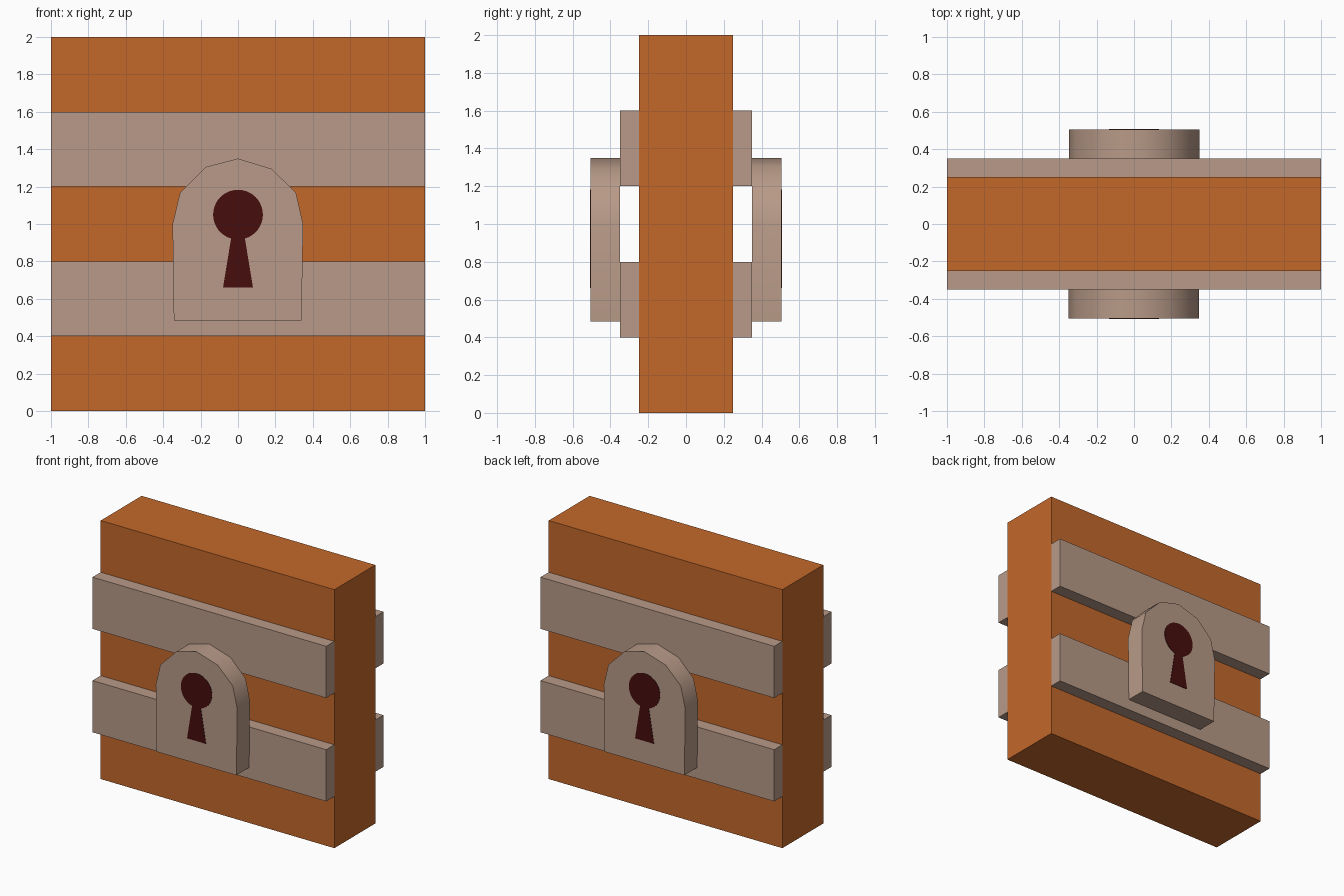
import bpy, bmesh, math
from mathutils import Matrix

if "Cube" in bpy.data.objects:
    bpy.data.objects.remove(bpy.data.objects["Cube"])


def material(name, rgb):
    m = bpy.data.materials.new(name)
    m.diffuse_color = (*rgb, 1)
    m.use_nodes = True
    m.node_tree.nodes["Principled BSDF"].inputs["Base Color"].default_value = m.diffuse_color
    return m


WOOD = material("orange_wood", (0.552, 0.138, 0.023))
METAL = material("dusty_metal", (0.479, 0.323, 0.246))
DARK = material("dark_red", (0.061, 0.004, 0.004))


def prism(name, profile, y0, y1, mat, back=False, smooth=False):
    """Extrude an (x, z) outline from y0 to y1; back turns it half round z."""
    bm = bmesh.new()
    face = bm.faces.new([bm.verts.new((x, y0, z)) for x, z in profile])
    new = bmesh.ops.extrude_face_region(bm, geom=[face])["geom"]
    bmesh.ops.translate(bm, vec=(0, y1 - y0, 0),
                        verts=[v for v in new if isinstance(v, bmesh.types.BMVert)])
    if back:
        bm.transform(Matrix.Rotation(math.pi, 4, 'Z'))
    bmesh.ops.recalc_face_normals(bm, faces=bm.faces[:])
    for f in bm.faces:
        f.smooth = smooth
    mesh = bpy.data.meshes.new(name)
    bm.to_mesh(mesh)
    bm.free()
    mesh.materials.append(mat)
    if smooth:
        mesh.set_sharp_from_angle(angle=math.radians(50))
    obj = bpy.data.objects.new(name, mesh)
    bpy.context.collection.objects.link(obj)
    return obj


def rect(z0, z1):
    return [(-1, z0), (1, z0), (1, z1), (-1, z1)]


# Arched lock plate outline
lock = [(-0.343, 0.485), (0.34, 0.485), (0.348, 1.0), (0.31, 1.167), (0.18, 1.295),
        (0, 1.35), (-0.173, 1.305), (-0.31, 1.167), (-0.35, 1.0)]

# Keyhole outline: round head with a flared slot
R, CZ, NECK = 0.133, 1.05, 0.037
start = -math.pi / 2 + math.asin(NECK / R)
sweep = 2 * (math.pi / 2 - start) 
N = 36
keyhole = [(-0.08, 0.66), (0.08, 0.66)]
keyhole += [(R * math.cos(start + sweep * i / N), CZ + R * math.sin(start + sweep * i / N))
            for i in range(N + 1)]

# Wooden slab
prism("door_slab", rect(0, 2), -0.25, 0.25, WOOD)

# Bands, lock plate and keyhole on both faces
for side, back in (("front", False), ("back", True)):
    prism(side + "_lower_band", rect(0.4, 0.8), -0.35, -0.25, METAL, back)
    prism(side + "_upper_band", rect(1.2, 1.6), -0.35, -0.25, METAL, back)
    prism(side + "_lock_plate", lock, -0.506, -0.35, METAL, back, smooth=True)
    prism(side + "_keyhole", keyhole, -0.509, -0.505, DARK, back)
